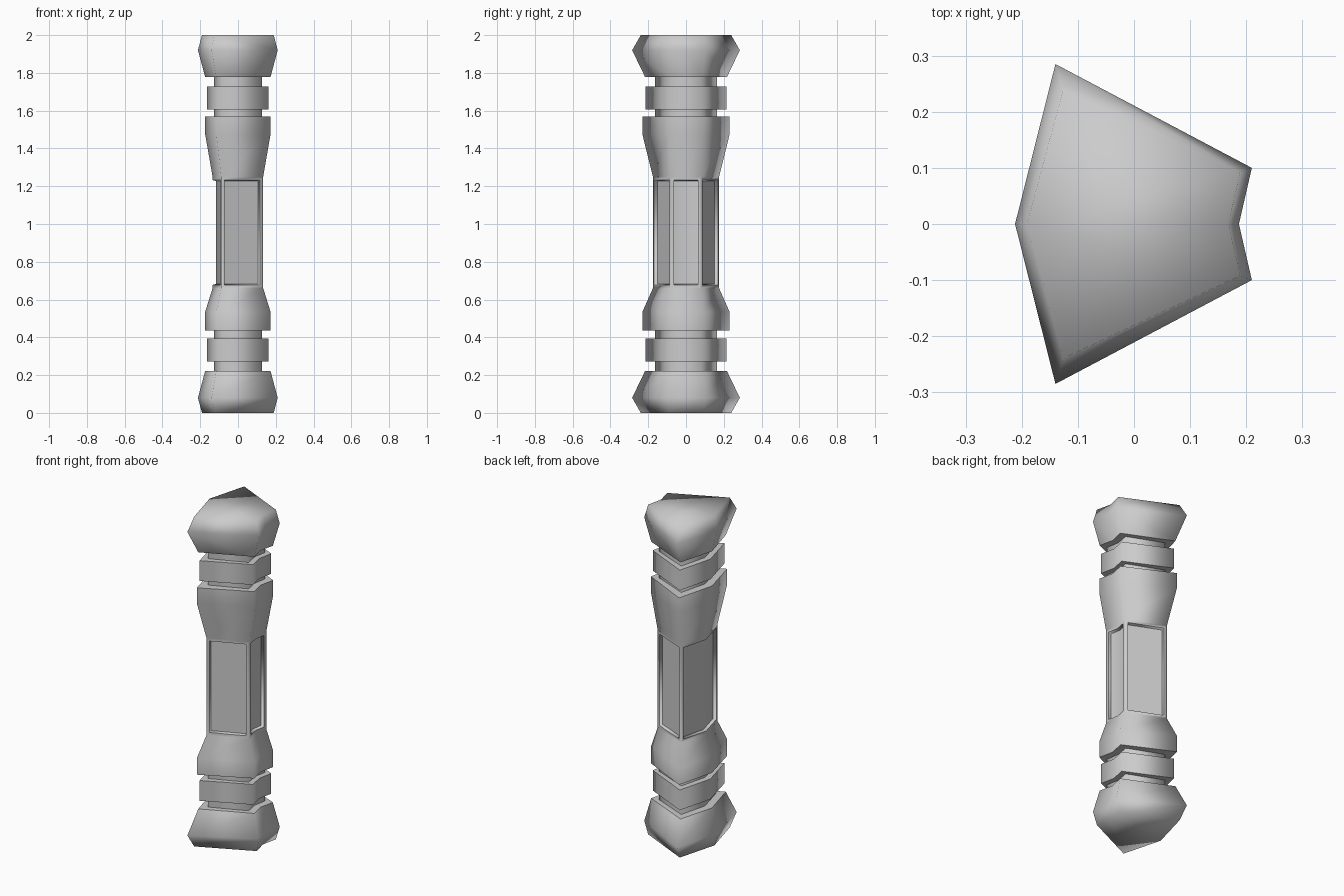
import bpy, bmesh

if "Cube" in bpy.data.objects:
    bpy.data.objects.remove(bpy.data.objects["Cube"])


def section(sx, sy, z):
    """Six-sided plan: pointed at the back (-x), notched at +x."""
    by = 0.1 * (0.5 + 0.5 * sy)
    return [(-0.212 * sx, 0, z), (-0.14 * sx, -0.285 * sy, z), (0.21 * sx, -by, z),
            (0.187 * sx, 0, z), (0.21 * sx, by, z), (-0.14 * sx, 0.285 * sy, z)]


def loft(name, levels, sharp, panel_level=None):
    """Stack sections (sx, sy, z); levels listed in sharp get hard edges."""
    bm = bmesh.new()
    rings = [[bm.verts.new(p) for p in section(*lv)] for lv in levels]
    sides = []
    for a, b in zip(rings, rings[1:]):
        sides.append([bm.faces.new((a[i], a[(i + 1) % 6], b[(i + 1) % 6], b[i]))
                      for i in range(6)])
    bm.faces.new(rings[0][::-1])
    bm.faces.new(rings[-1])
    bmesh.ops.recalc_face_normals(bm, faces=bm.faces)
    for f in bm.faces:
        f.smooth = True
    for k in sharp:
        for i in range(6):
            bm.edges.get((rings[k][i], rings[k][(i + 1) % 6])).smooth = False
    # recessed panels between the corner strips
    if panel_level is not None:
        s = sides[panel_level]
        for group in ([s[0], s[5]], [s[1]], [s[2], s[3]], [s[4]]):
            bmesh.ops.inset_region(bm, faces=group, thickness=0.018,
                                   use_even_offset=True, use_boundary=True)
            rim = [e for f in group for e in f.edges
                   if sum(g in group for g in e.link_faces) == 1]
            for e in rim:
                e.smooth = False
            bmesh.ops.inset_region(bm, faces=group, thickness=0.004, depth=-0.018,
                                   use_even_offset=True, use_boundary=True)
        for f in bm.faces:
            f.smooth = True
    me = bpy.data.meshes.new(name)
    bm.to_mesh(me)
    bm.free()
    ob = bpy.data.objects.new(name, me)
    bpy.context.collection.objects.link(ob)
    return ob


# end caps, necks and rings, mirrored for top and bottom
for label, zf in (("lower", lambda z: z), ("upper", lambda z: 2 - z)):
    def lv(*rows):
        return [(a, b, zf(z)) for a, b, z in rows]
    loft(label + "_cap", lv((0.9, 0.84, 0), (1, 1, 0.08), (0.82, 0.76, 0.222)), [2])
    loft(label + "_neck", lv((0.6, 0.58, 0.2), (0.6, 0.58, 0.46)), [0, 1])
    loft(label + "_ring", lv((0.77, 0.75, 0.272), (0.77, 0.75, 0.395)), [0, 1])

# shaft with flared collars and four sunken panels
loft("shaft", [(0.82, 0.81, 0.435), (0.82, 0.81, 0.535), (0.635, 0.615, 0.66),
               (0.635, 0.615, 1.25), (0.82, 0.81, 1.475), (0.82, 0.81, 1.568)],
     [0, 5], panel_level=2)
